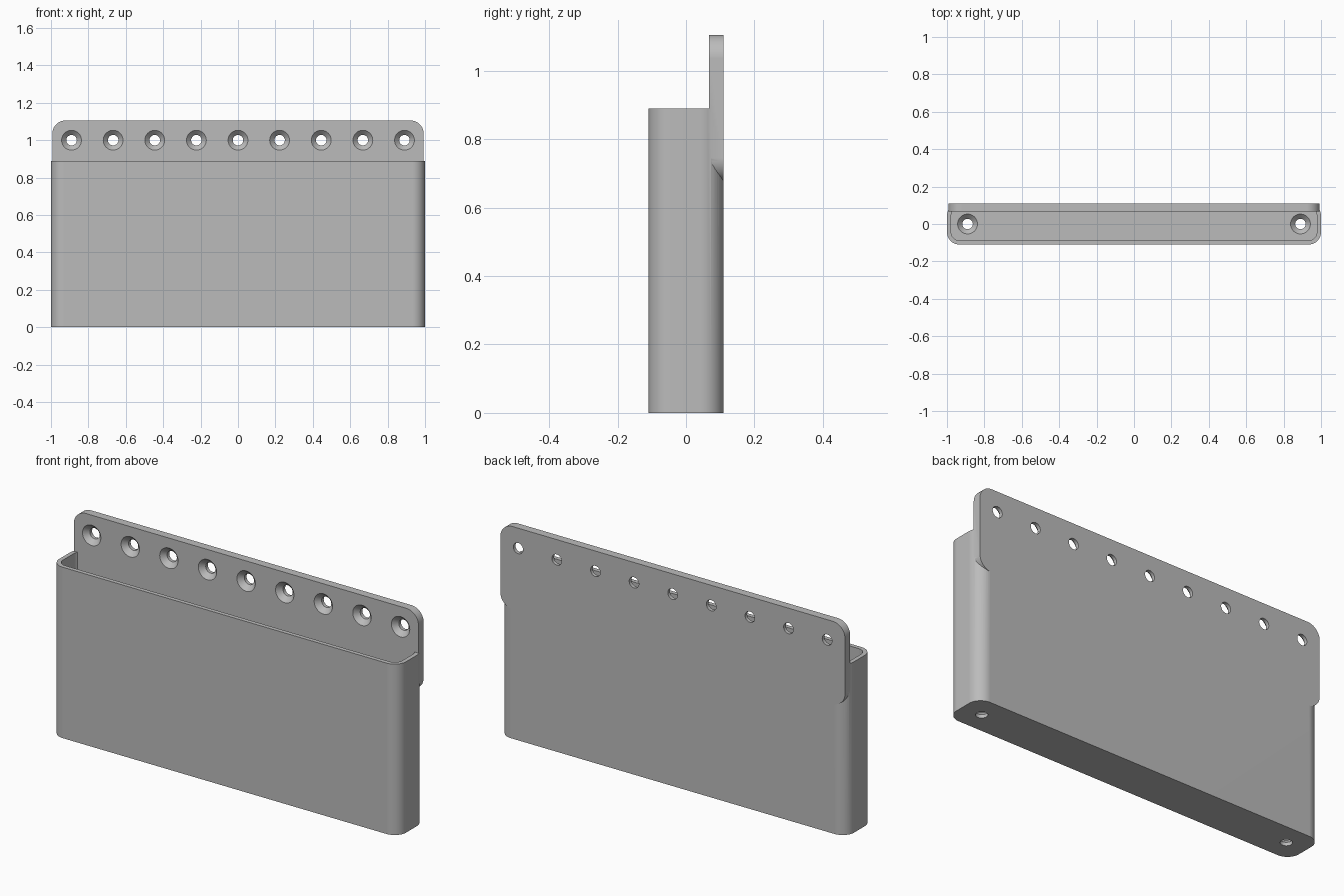
import bpy, bmesh
from math import cos, sin, pi, radians
from mathutils import Matrix, Vector

if "Cube" in bpy.data.objects:
    bpy.data.objects.remove(bpy.data.objects["Cube"])

HALF_DEPTH = 0.11
WALL = 0.022
CORNER = 0.067
PLATE = 0.043
HOLE_X = 0.89
TURN = Matrix.Rotation(radians(90), 4, "X")  # local z becomes -y

grey = bpy.data.materials.new("light_grey")
grey.use_nodes = True
colour = (0.5, 0.5, 0.5, 1)
grey.diffuse_color = colour
grey.node_tree.nodes["Principled BSDF"].inputs["Base Color"].default_value = colour


def make_object(name, bm):
    bmesh.ops.recalc_face_normals(bm, faces=bm.faces)
    mesh = bpy.data.meshes.new(name)
    bm.to_mesh(mesh)
    bm.free()
    mesh.materials.append(grey)
    obj = bpy.data.objects.new(name, mesh)
    bpy.context.collection.objects.link(obj)
    return obj


def loft(bm, rings):
    """Skin a stack of closed rings and cap both ends."""
    loops = [[bm.verts.new(p) for p in ring] for ring in rings]
    n = len(loops[0])
    for a, b in zip(loops, loops[1:]):
        for i in range(n):
            j = (i + 1) % n
            bm.faces.new((a[i], a[j], b[j], b[i]))
    bm.faces.new(loops[0])
    bm.faces.new(loops[-1])


def rounded_slab(name, hx, hy, radius, low, high, matrix=Matrix(), steps=10):
    """Rounded rectangle extruded along local z."""
    outline = []
    for k, (sx, sy) in enumerate(((1, 1), (-1, 1), (-1, -1), (1, -1))):
        for s in range(steps + 1):
            a = (k + s / steps) * pi / 2
            outline.append((sx * (hx - radius) + radius * cos(a),
                            sy * (hy - radius) + radius * sin(a)))
    bm = bmesh.new()
    loft(bm, [[matrix @ Vector((x, y, z)) for x, y in outline] for z in (low, high)])
    return make_object(name, bm)


def screw_hole(bm, matrix, sides=40):
    """Countersunk hole cutter whose mouth lies at local z = 0."""
    profile = ((0.028, -0.06), (0.028, -0.025), (0.053, 0), (0.053, 0.01))
    angles = [2 * pi * i / sides for i in range(sides)]
    loft(bm, [[matrix @ Vector((r * cos(a), r * sin(a), z)) for a in angles]
              for r, z in profile])


def combine(target, other, operation):
    mod = target.modifiers.new(operation.lower(), "BOOLEAN")
    mod.operation = operation
    mod.solver = "EXACT"
    mod.object = other
    bpy.context.view_layer.objects.active = target
    bpy.ops.object.modifier_apply(modifier=mod.name)
    bpy.data.objects.remove(other)


# Open-topped box
holder = rounded_slab("wall_holder", 1, HALF_DEPTH, CORNER, 0, 0.89)
cavity = rounded_slab("cavity_cutter", 1 - WALL, HALF_DEPTH - WALL, CORNER - WALL, PLATE, 1)
combine(holder, cavity, "DIFFERENCE")

# Mounting plate along the back
low, high = 0.675, 1.105
place = Matrix.Translation((0, HALF_DEPTH, (low + high) / 2)) @ TURN
plate = rounded_slab("mounting_plate", 0.993, (high - low) / 2, 0.07, 0, PLATE, place)
combine(holder, plate, "UNION")

# Nine holes through the plate, two through the floor
bm = bmesh.new()
for i in range(9):
    x = HOLE_X * (i / 4 - 1)
    screw_hole(bm, Matrix.Translation((x, HALF_DEPTH - PLATE, 1)) @ TURN)
for x in (-HOLE_X, HOLE_X):
    screw_hole(bm, Matrix.Translation((x, 0, PLATE)))
combine(holder, make_object("hole_cutter", bm), "DIFFERENCE")

# Smooth the rounded corners, keep the flats flat
bpy.ops.object.select_all(action="DESELECT")
holder.select_set(True)
bpy.context.view_layer.objects.active = holder
bpy.ops.object.shade_smooth_by_angle(angle=radians(30))
weighted = holder.modifiers.new("flat_normals", "WEIGHTED_NORMAL")
weighted.keep_sharp = True
